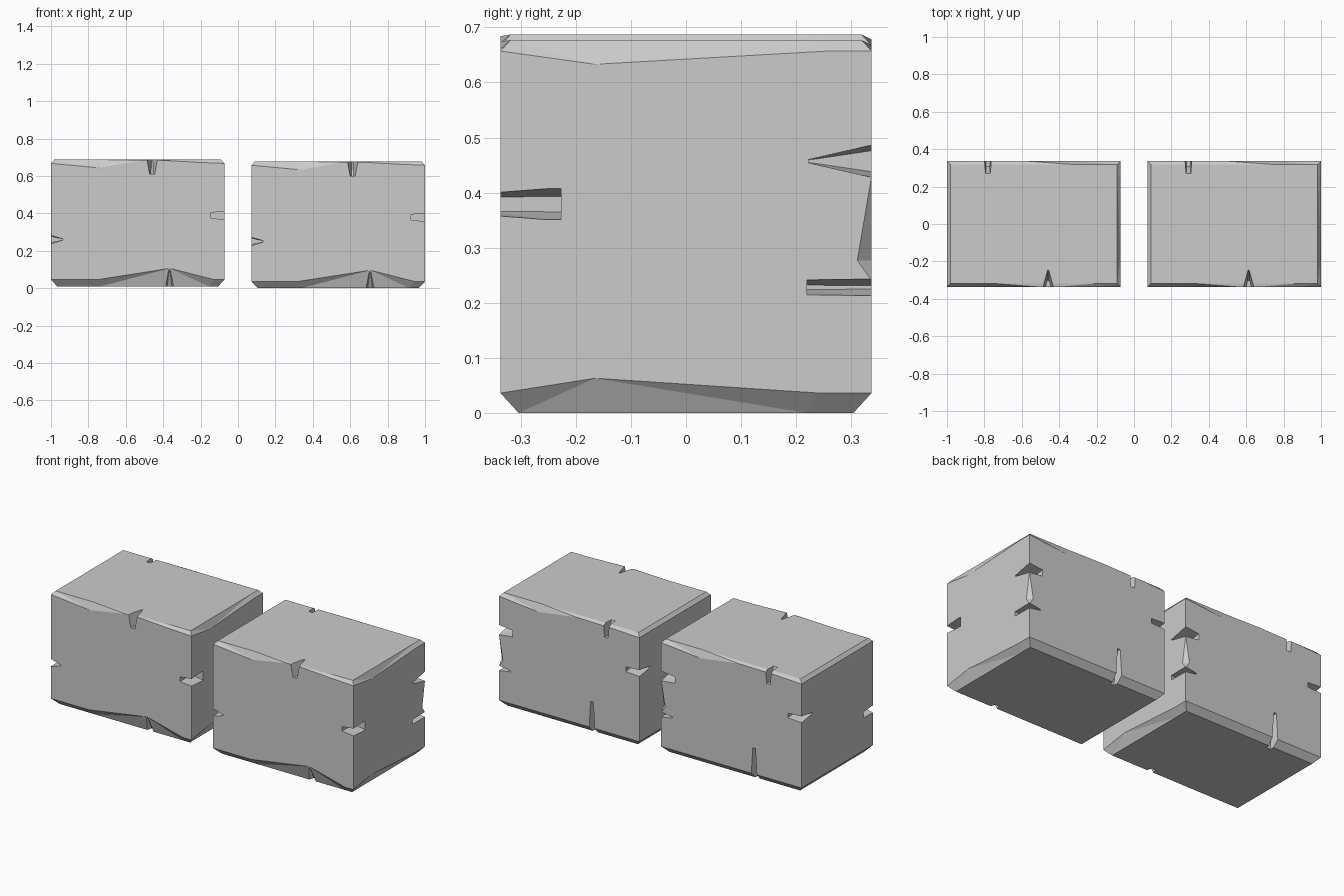
import bpy, bmesh
from mathutils import Vector

if "Cube" in bpy.data.objects:
    bpy.data.objects.remove(bpy.data.objects["Cube"])

HX, HY, H = 0.464, 0.337, 0.677      # half length, half depth, height of a block


def ring(sides, z_end, inset, z_flat):
    """Four worn edge lines on the walls, plus the matching inset cap outline."""
    corners = [(-1, -1), (1, -1), (1, 1), (-1, 1)]
    outer, inner = [], []
    for i in range(4):
        a, b = corners[i], corners[(i + 1) % 4]
        o_side, i_side = [], []
        for t, z in [(0, z_end)] + sides[i]:
            u = a[0] + (b[0] - a[0]) * t
            v = a[1] + (b[1] - a[1]) * t
            o_side.append((u * HX, v * HY, z))
            i_side.append((u * (HX - inset), v * (HY - inset), z_flat))
        outer.append(o_side)
        inner.append(i_side)
    return outer, inner


def block_mesh():
    # worn lines: (fraction along side, height), sides front, right, back, left
    low = [[(.27, .036), (.685, .096), (.94, .036)],
           [(.255, .063), (.86, .036)], [], []]
    top = [[(.28, .633), (.53, .674), (.63, .674), (.86, .662)],
           [(.255, .633), (.88, .657)],
           [(.28, .633), (.55, .668), (.8, .665)],
           []]
    bm = bmesh.new()

    def verts(loops):
        return [[bm.verts.new(p) for p in s] for s in loops]
    lo, li = map(verts, ring(low, .036, .033, 0))
    to, ti = map(verts, ring(top, .657, .018, H))

    def full(r, i):
        return r[i] + [r[(i + 1) % 4][0]]
    for i in range(4):
        bm.faces.new(full(lo, i) + full(to, i)[::-1])
        for a, b in ((full(li, i), full(lo, i)), (full(to, i), full(ti, i))):
            for k in range(len(a) - 1):
                bm.faces.new((a[k], a[k + 1], b[k + 1], b[k]))
    bm.faces.new([v for s in ti for v in s])
    bm.faces.new([v for s in li for v in s][::-1])
    bmesh.ops.recalc_face_normals(bm, faces=bm.faces)
    # triangulate warped chamfers so the facets stay crisp
    bmesh.ops.triangulate(bm, faces=[f for f in bm.faces if len(f.verts) == 4])
    me = bpy.data.meshes.new("stone_block")
    bm.to_mesh(me)
    bm.free()
    return me


def hull(name, pts):
    bm = bmesh.new()
    for p in pts:
        bm.verts.new(p)
    res = bmesh.ops.convex_hull(bm, input=bm.verts)
    junk = [v for v in bm.verts if not v.link_faces]
    bmesh.ops.delete(bm, geom=junk, context='VERTS')
    bmesh.ops.recalc_face_normals(bm, faces=bm.faces)
    me = bpy.data.meshes.new(name)
    bm.to_mesh(me)
    bm.free()
    ob = bpy.data.objects.new(name, me)
    bpy.context.collection.objects.link(ob)
    ob.hide_render = True
    return ob


def corner_notch(name, sx, sy, z, a, b, h_in, h_x, h_y, h_c):
    """Chip on a vertical edge: a, b = reach along x and y, h = half heights."""
    e = .02
    pts = []
    for x, y, h in ((HX - a, HY - b, h_in), (HX + e, HY - b, h_x),
                    (HX - a, HY + e, h_y), (HX + e, HY + e, h_c)):
        pts += [(sx * x, sy * y, z + h), (sx * x, sy * y, z - h)]
    return hull(name, pts)


def edge_notch(name, x, sy, z0, w0, d0, tip0, z1, w1, d1, tip1):
    """Chip on a front or back edge between two heights, tapering to a tip."""
    e = .02
    pts = []
    for z, w, d, t in ((z0, w0, d0, tip0), (z1, w1, d1, tip1)):
        for s in (-1, 1):
            pts += [(x + s * w, sy * (HY + e), z), (x + s * t, sy * (HY - d), z)]
    return hull(name, pts)


cutters = [
    corner_notch("chip_front_right", 1, -1, .379, .075, .11, .014, .032, .013, .022),
    corner_notch("chip_front_left", -1, -1, .25, .065, .09, .002, .022, .003, .028),
    corner_notch("chip_back_left", -1, 1, .445, .09, .10, .003, .004, .016, .022),
    corner_notch("chip_back_right_high", 1, 1, .457, .09, .115, .002, .003, .022, .034),
    corner_notch("chip_back_right_low", 1, 1, .228, .075, .117, .004, .016, .003, .018),
    # shallow spall between the two back right chips
    hull("spall_back_right", [(HX, HY, .43), (HX + .001, .31, .277), (HX - .027, HY + .001, .277),
                              (HX, HY, .24), (HX + .05, HY + .05, .43), (HX + .05, HY + .05, .24),
                              (HX + .05, .31, .277), (HX - .027, HY + .05, .277)]),
    edge_notch("chip_front_top", .077, -1, .60, .018, .035, .006, H + .02, .036, .105, .002),
    edge_notch("chip_front_bottom", .17, -1, -.02, .042, .075, .015, .09, .003, .01, .002),
    edge_notch("chip_back_top", -.245, 1, .60, .014, .03, .009, H + .02, .022, .078, .013),
    edge_notch("chip_back_bottom", -.15, 1, -.02, .024, .06, .014, .19, .011, .025, .006),
]

# carve one block, then place it twice
left = bpy.data.objects.new("left_stone_block", block_mesh())
bpy.context.collection.objects.link(left)
for c in cutters:
    m = left.modifiers.new(c.name, 'BOOLEAN')
    m.operation = 'DIFFERENCE'
    m.solver = 'EXACT'
    m.object = c
bpy.context.view_layer.update()
deps = bpy.context.evaluated_depsgraph_get()
carved = bpy.data.meshes.new_from_object(left.evaluated_get(deps))
left.modifiers.clear()
left.data = carved
for c in cutters:
    bpy.data.objects.remove(c)

right = bpy.data.objects.new("right_stone_block", carved.copy())
bpy.context.collection.objects.link(right)
left.location = (-1 + HX, 0, .010)
right.location = (1 - HX, 0, 0)
